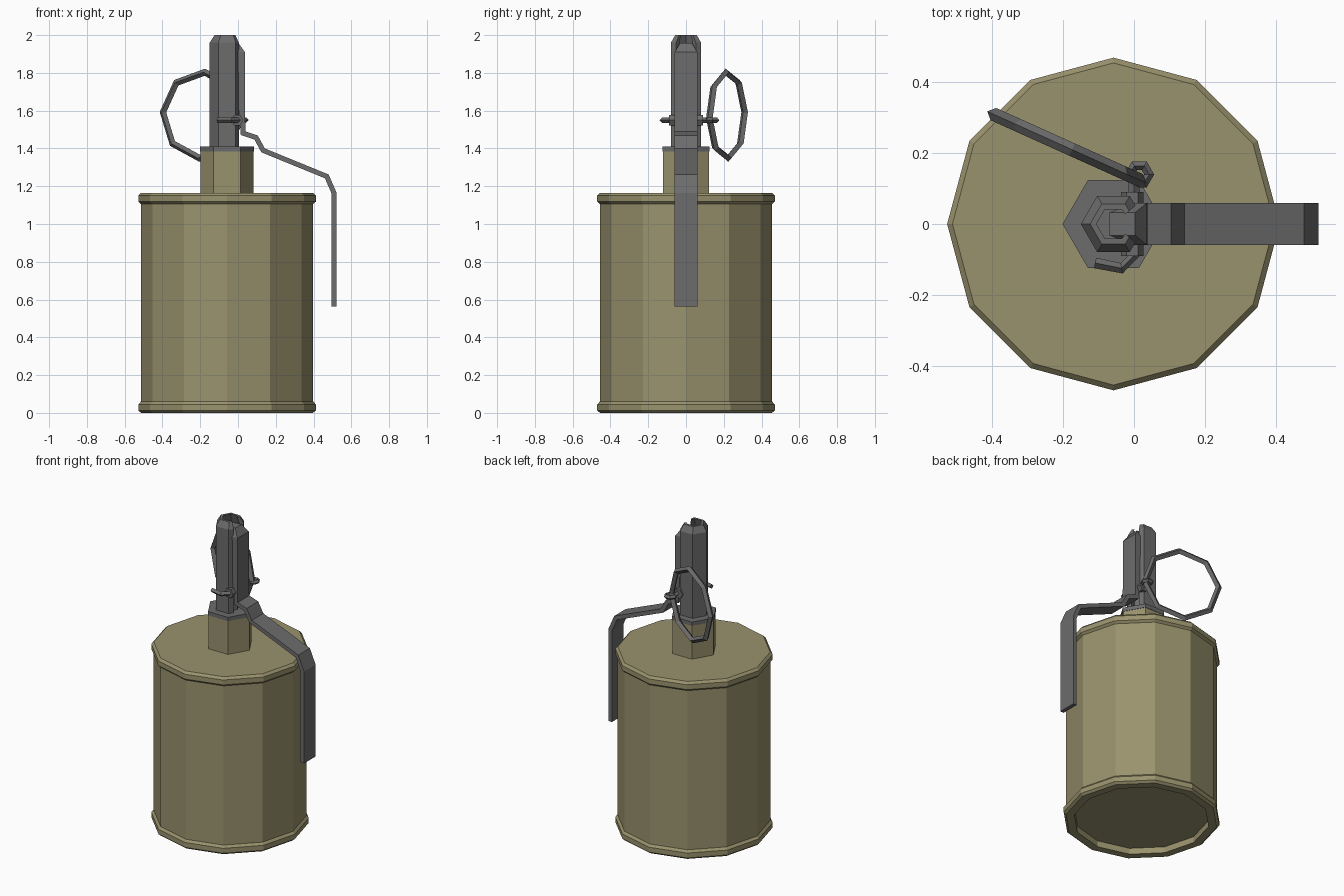
import bpy, bmesh, math
from mathutils import Vector

if "Cube" in bpy.data.objects:
    bpy.data.objects.remove(bpy.data.objects["Cube"])

CX = -0.058  # axis of the canister and fuze


def material(name, rgb):
    m = bpy.data.materials.new(name)
    m.diffuse_color = (*rgb, 1)
    m.use_nodes = True
    m.node_tree.nodes["Principled BSDF"].inputs["Base Color"].default_value = m.diffuse_color
    return m


OLIVE = material("olive paint", (0.32, 0.29, 0.155))
GREY = material("grey metal", (0.15, 0.15, 0.15))


def finish(name, bm, mat):
    bmesh.ops.recalc_face_normals(bm, faces=bm.faces[:])
    me = bpy.data.meshes.new(name)
    bm.to_mesh(me)
    bm.free()
    me.materials.append(mat)
    ob = bpy.data.objects.new(name, me)
    bpy.context.collection.objects.link(ob)
    return ob


def loft(name, rings, mat):
    """Skin a list of equal-length closed rings and cap both ends."""
    bm = bmesh.new()
    rows = [[bm.verts.new(p) for p in r] for r in rings]
    n = len(rows[0])
    for a, b in zip(rows, rows[1:]):
        for i in range(n):
            bm.faces.new((a[i], a[(i + 1) % n], b[(i + 1) % n], b[i]))
    bm.faces.new(rows[0])
    bm.faces.new(rows[-1])
    return finish(name, bm, mat)


def lathe(name, profile, sides, mat):
    """Faceted turned part about the main axis; profile is (radius, z)."""
    step = 2 * math.pi / sides
    return loft(name, [[(CX + r * math.cos(i * step), r * math.sin(i * step), z)
                        for i in range(sides)] for r, z in profile], mat)


def strip(name, path, thick, half_w, mat):
    """Bent sheet strip following an (x, z) path, extruded in y."""
    pts = [Vector(p) for p in path]
    rings = []
    for i, p in enumerate(pts):
        d0 = (p - pts[i - 1]).normalized() if i else None
        d1 = (pts[i + 1] - p).normalized() if i < len(pts) - 1 else None
        d0, d1 = d0 or d1, d1 or d0
        d = (d0 + d1).normalized()
        off = Vector((d.y, -d.x)) * thick / max(d.dot(d0), 0.5)
        q = p + off
        rings.append([(p.x, -half_w, p.y), (p.x, half_w, p.y),
                      (q.x, half_w, q.y), (q.x, -half_w, q.y)])
    return loft(name, rings, mat)


def wire(name, pts, radius, mat, closed=False):
    """Four-sided wire along a path."""
    bm = bmesh.new()
    pts = [Vector(p) for p in pts]
    n = len(pts)
    rows = []
    plane = (pts[1] - pts[0]).cross(pts[2] - pts[1]).normalized()
    for i, p in enumerate(pts):
        a = pts[i - 1] if closed or i else p
        b = pts[(i + 1) % n] if closed or i < n - 1 else p
        side = (b - a).normalized().cross(plane)
        rows.append([bm.verts.new(p + radius * (sx * side + sy * plane))
                     for sx, sy in ((1, 0), (0, 1), (-1, 0), (0, -1))])
    for i in range(n if closed else n - 1):
        a, b = rows[i], rows[(i + 1) % n]
        for k in range(4):
            bm.faces.new((a[k], a[(k + 1) % 4], b[(k + 1) % 4], b[k]))
    if not closed:
        bm.faces.new(rows[0])
        bm.faces.new(rows[-1])
    return finish(name, bm, mat)


# Canister with rolled rims and recessed base
lathe("canister", [(0.405, 0.04), (0.405, 0), (0.455, 0), (0.47, 0.013), (0.47, 0.045),
                   (0.456, 0.06), (0.456, 1.105), (0.47, 1.118), (0.47, 1.15),
                   (0.455, 1.165)], 12, OLIVE)

# Hexagonal neck and its collar
lathe("neck", [(0.141, 1.16), (0.141, 1.385)], 6, OLIVE)
lathe("collar", [(0.144, 1.385), (0.144, 1.41)], 6, GREY)

# Fuze housing: hexagonal shell open towards the lever
corners = [Vector((math.cos(math.radians(a)), math.sin(math.radians(a))))
           for a in range(60, 301, 60)]
tip = Vector((1, 0))
dirs = [corners[0].lerp(tip, 0.35), *corners, corners[-1].lerp(tip, 0.35)]
shell = [(0.092, 1.41), (0.092, 1.96), (0.066, 2.0), (0.048, 2.0), (0.068, 1.94), (0.068, 1.41)]
loft("fuze_housing", [[(CX + r * d.x, r * d.y, z) for r, z in shell] for d in dirs], GREY)
lathe("fuze_core", [(0.055, 1.41), (0.055, 1.62)], 6, GREY)

# Lever: head block hooked into the housing, then the bent strip


def rect(x0, x1, w, z):
    return [(x0, -w, z), (x1, -w, z), (x1, w, z), (x0, w, z)]


loft("lever_head", [rect(0.005, 0.037, 0.06, 1.52), rect(0.0, 0.037, 0.06, 1.91),
                    rect(-0.07, 0.003, 0.032, 1.957)], GREY)
strip("lever", [(0.037, 1.58), (0.04, 1.49), (0.105, 1.468), (0.142, 1.40),
                (0.48, 1.262), (0.522, 1.165), (0.522, 0.562)], -0.026 * -1, 0.06, GREY)

# Safety pin with bent end, side bosses and eye
PZ = 1.55
wire("safety_pin", [(0.0, 0.13, PZ), (0.0, -0.09, PZ), (-0.035, -0.125, PZ),
                    (-0.11, -0.11, PZ)], 0.015, GREY)
for side in (-1, 1):
    loft("pin_boss", [[(-0.005 + 0.032 * math.cos(a), side * y, PZ + 0.032 * math.sin(a))
                       for a in (i * math.pi / 3 for i in range(6))]
                      for y in (0.045, 0.09)], GREY)
wire("pin_eye", [(0.015 + 0.028 * math.cos(a), 0.14 + 0.028 * math.sin(a), PZ)
                 for a in (i * math.pi / 3 for i in range(6))], 0.014, GREY, True)

# Octagonal pull ring
u = Vector((-0.91, 0.41, 0)).normalized()
centre = Vector((-0.19, 0.217, 1.576))
angles = [math.radians(4 + 45 * i) for i in range(8)]
wire("pull_ring", [centre + 0.228 * (math.cos(a) * u + math.sin(a) * Vector((0, 0, 1)))
                   for a in angles], 0.019, GREY, True)
